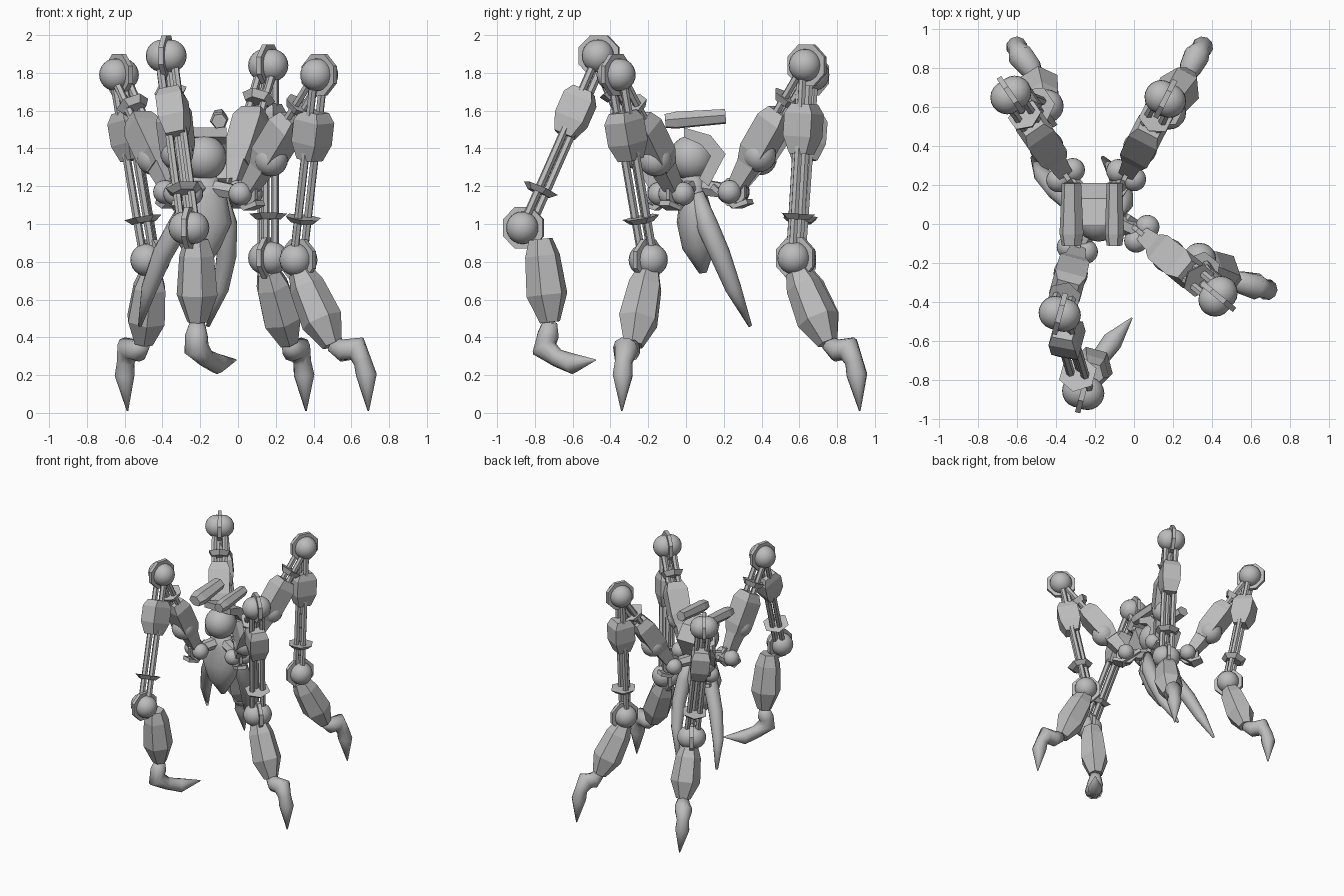
import bpy, bmesh, math
from mathutils import Vector

cube = bpy.data.objects.get("Cube")
if cube:
    bpy.data.objects.remove(cube, do_unlink=True)

grey = bpy.data.materials.new("plain_grey")
grey.use_nodes = True
grey.diffuse_color = (0.5, 0.5, 0.5, 1)
grey.node_tree.nodes["Principled BSDF"].inputs["Base Color"].default_value = (0.5, 0.5, 0.5, 1)


def finish(name, bm, smooth):
    bmesh.ops.recalc_face_normals(bm, faces=bm.faces)
    for f in bm.faces:
        f.smooth = smooth
    mesh = bpy.data.meshes.new(name)
    bm.to_mesh(mesh)
    bm.free()
    mesh.materials.append(grey)
    obj = bpy.data.objects.new(name, mesh)
    bpy.context.collection.objects.link(obj)
    return obj


def loft(name, pts, radii, side, sides=8, smooth=False, turn=0.5):
    """Skin polygon rings along a path; a radius may be (along side, across)."""
    pts = [Vector(p) for p in pts]
    bm = bmesh.new()
    rings = []
    for i, p in enumerate(pts):
        t = (pts[min(i + 1, len(pts) - 1)] - pts[max(i - 1, 0)]).normalized()
        u = (Vector(side) - t * t.dot(Vector(side))).normalized()
        v = t.cross(u)
        r = radii[i] if isinstance(radii[i], tuple) else (radii[i], radii[i])
        ring = []
        for k in range(sides):
            a = math.tau * (k + turn) / sides
            ring.append(bm.verts.new(p + u * r[0] * math.cos(a) + v * r[1] * math.sin(a)))
        rings.append(ring)
    for a, b in zip(rings, rings[1:]):
        for k in range(sides):
            n = (k + 1) % sides
            bm.faces.new((a[k], a[n], b[n], b[k]))
    bm.faces.new(rings[0])
    bm.faces.new(rings[-1])
    return finish(name, bm, smooth)


def ball(name, p, r):
    bm = bmesh.new()
    bmesh.ops.create_uvsphere(bm, u_segments=20, v_segments=12, radius=r)
    bmesh.ops.translate(bm, verts=bm.verts, vec=p)
    return finish(name, bm, True)


def joint(name, p, side):
    """Two round lobes split by an octagonal disc."""
    for tag, s in (("a", 1), ("b", -1)):
        ball(f"{name}_lobe_{tag}", p + side * 0.023 * s, 0.086)
    loft(f"{name}_disc", [p - side * 0.014, p + side * 0.014], [0.118] * 2, (0, 0, 1))


def rods(name, a, b, side):
    """Three parallel struts."""
    out = (b - a).cross(side).normalized()
    for i, off in enumerate((side * 0.04, side * -0.04, out * 0.035)):
        loft(f"{name}_rod_{i + 1}", [a + off, b + off], [0.022] * 2, side, 6)


def leg(name, hip, knee, low, shin_top, shin_end, claw):
    hip, knee, low, shin_top, shin_end = map(Vector, (hip, knee, low, shin_top, shin_end))
    up_axis = Vector((0, 0, 1))
    side = (knee - hip).cross(up_axis).normalized()
    ahead = up_axis.cross(side)

    # Hip, its curved guard and the link to the body
    centre = Vector((-0.18, 0.05, 1.2))
    loft(f"{name}_hip_link", [centre, hip], [0.05, 0.04], (0, 0, 1), 6)
    for tag, s in (("a", 1), ("b", -1)):
        ball(f"{name}_hip_lobe_{tag}", hip + side * 0.045 * s, 0.062)
    loft(f"{name}_hip_disc", [hip - side * 0.012, hip + side * 0.012], [0.08] * 2, (0, 0, 1))
    guard = [hip + ahead * a + up_axis * z for a, z in ((-0.11, 0.03), (0.03, -0.075), (0.1, -0.05))]
    loft(f"{name}_hip_guard", guard, [(0.05, 0.02), (0.07, 0.02), (0.05, 0.02)], side, 4)

    # Upper arm
    def up(t):
        return hip.lerp(knee, t)
    under = side.cross(knee - hip).normalized()
    if under.z > 0:
        under = -under
    ball(f"{name}_elbow", up(0.31) + under * 0.025, 0.088)
    loft(f"{name}_arm_fork", [up(0), up(0.25)], [0.05, 0.075], side, 4)
    loft(f"{name}_upper_box", [up(0.22), up(0.32), up(0.56), up(0.64)],
         [(0.08, 0.07), (0.11, 0.1), (0.115, 0.1), (0.08, 0.07)], side, 4)
    rods(f"{name}_upper", up(0.5), up(0.97), side)
    loft(f"{name}_upper_collar", [up(0.7), up(0.75)], [0.065, 0.09], side, 6)
    joint(f"{name}_knee", knee, side)

    # Lower arm
    def down(t):
        return knee.lerp(low, t)
    rods(f"{name}_lower", down(0.02), down(0.98), side)
    loft(f"{name}_lower_box", [down(0.2), down(0.25), down(0.37), down(0.46)],
         [0.075, (0.1, 0.115), (0.1, 0.115), 0.07], side, 4)
    loft(f"{name}_lower_collar", [down(0.77), down(0.8)], [0.1, 0.065], side, 6)
    joint(f"{name}_low_joint", low, side)

    # Shin
    shin = [shin_top.lerp(shin_end, t) for t in (0, 0.2, 0.67, 1)]
    loft(f"{name}_shin", shin, [0.065, 0.095, 0.112, 0.055], side, 6, turn=0)

    # Ankle and claw
    loft(f"{name}_claw", [shin_end] + claw, [0.04, 0.06, 0.068, 0.048, 0.055, 0.004],
         side, 10, True)


leg("front_right_leg", (-0.29, -0.13, 1.16), (-0.38, -0.46, 1.89), (-0.26, -0.86, 0.98),
    (-0.22, -0.77, 0.92), (-0.215, -0.72, 0.48),
    [(-0.22, -0.73, 0.41), (-0.22, -0.75, 0.34), (-0.17, -0.68, 0.29),
     (-0.11, -0.6, 0.26), (-0.01, -0.48, 0.28)])
leg("front_left_leg", (0.04, -0.05, 1.16), (0.43, -0.37, 1.79), (0.32, -0.2, 0.81),
    (0.33, -0.2, 0.75), (0.5, -0.28, 0.36),
    [(0.55, -0.3, 0.33), (0.63, -0.32, 0.34), (0.66, -0.33, 0.27),
     (0.68, -0.335, 0.2), (0.69, -0.34, 0.01)])
leg("back_left_leg", (-0.04, 0.25, 1.17), (0.16, 0.64, 1.84), (0.16, 0.58, 0.82),
    (0.16, 0.59, 0.75), (0.27, 0.75, 0.37),
    [(0.29, 0.8, 0.33), (0.32, 0.86, 0.34), (0.34, 0.89, 0.27),
     (0.35, 0.905, 0.2), (0.36, 0.92, 0.01)])
leg("back_right_leg", (-0.35, 0.25, 1.17), (-0.63, 0.66, 1.79), (-0.465, 0.59, 0.81),
    (-0.46, 0.61, 0.74), (-0.5, 0.75, 0.37),
    [(-0.53, 0.8, 0.33), (-0.58, 0.86, 0.34), (-0.595, 0.89, 0.27),
     (-0.6, 0.905, 0.2), (-0.585, 0.92, 0.01)])

# Head with a faceted hood wrapped over its back
ball("head", (-0.18, 0.03, 1.35), 0.12)
hood = bmesh.new()
outline = [(-0.01, 1.51), (0.13, 1.47), (0.21, 1.37), (0.12, 1.2), (0.07, 1.24),
           (0.13, 1.36), (0.08, 1.42), (-0.01, 1.46)]
face = hood.faces.new([hood.verts.new((-0.3, y, z)) for y, z in outline])
grown = bmesh.ops.extrude_face_region(hood, geom=[face])["geom"]
bmesh.ops.translate(hood, vec=(0.24, 0, 0),
                    verts=[g for g in grown if isinstance(g, bmesh.types.BMVert)])
finish("head_hood", hood, False)

# Pair of bars above the head
for name, x, w in (("right_bar", -0.32, 0.065), ("left_bar", -0.1, 0.05)):
    loft(name, [(x, -0.11, 1.545), (x, -0.05, 1.55), (x, 0.21, 1.57)],
         [(w * 0.8, 0.04), (w, 0.048), (w * 0.8, 0.042)], (1, 0, -0.4), 6)

# Neck, abdomen and its hanging prongs
loft("abdomen", [(-0.18, 0.04, 1.27), (-0.18, 0.04, 1.16), (-0.19, 0.05, 1.02),
                 (-0.2, 0.07, 0.88), (-0.2, 0.09, 0.74)],
     [0.06, (0.12, 0.07), (0.16, 0.1), (0.11, 0.09), 0.02], (1, 0, 0), 14, True)
prong_radii = [0.035, 0.058, 0.055, 0.043, 0.01]
loft("right_prong", [(-0.24, 0.06, 1.16), (-0.31, 0.11, 1.0), (-0.4, 0.18, 0.84),
                     (-0.47, 0.25, 0.66), (-0.52, 0.34, 0.46)], prong_radii, (1, 0, 0), 10, True)
loft("left_prong", [(-0.09, 0.06, 1.16), (-0.06, 0.11, 1.0), (-0.06, 0.18, 0.84),
                    (-0.09, 0.25, 0.66), (-0.16, 0.34, 0.46)], prong_radii, (1, 0, 0), 10, True)
